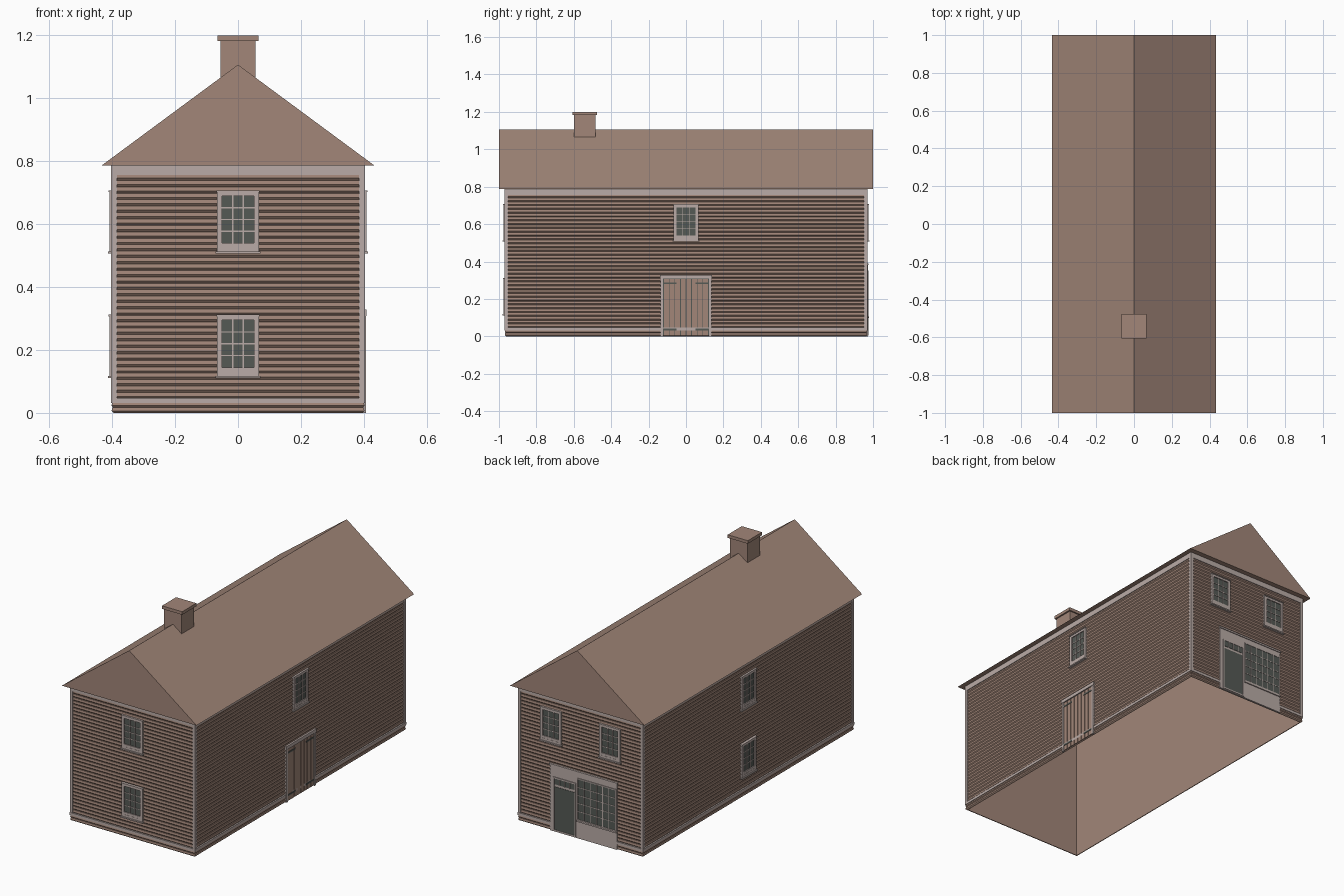
import bpy, bmesh

cube = bpy.data.objects.get("Cube")
if cube:
    bpy.data.objects.remove(cube, do_unlink=True)


def material(name, rgb):
    m = bpy.data.materials.new(name)
    m.use_nodes = True
    m.diffuse_color = (*rgb, 1)
    m.node_tree.nodes["Principled BSDF"].inputs["Base Color"].default_value = (*rgb, 1)
    return m


BROWN = material("brown wood", (0.36, 0.24, 0.19))
TRIM = material("pale trim", (0.49, 0.41, 0.385))
GLASS = material("dark glass", (0.09, 0.10, 0.09))

HX, HY = 0.40, 0.967      # half width and half length of the siding
EAVE, RIDGE = 0.787, 1.107


def finish(name, bm, mat):
    bmesh.ops.recalc_face_normals(bm, faces=bm.faces)
    mesh = bpy.data.meshes.new(name)
    bm.to_mesh(mesh)
    bm.free()
    mesh.materials.append(mat)
    obj = bpy.data.objects.new(name, mesh)
    bpy.context.collection.objects.link(obj)
    return obj


def boxes(name, mat, spans):
    """One object from boxes given as (x0, x1, y0, y1, z0, z1)."""
    bm = bmesh.new()
    for x0, x1, y0, y1, z0, z1 in spans:
        cube = bmesh.ops.create_cube(bm, size=1)
        for v in cube["verts"]:
            v.co.x = (x0 + x1) / 2 + v.co.x * (x1 - x0)
            v.co.y = (y0 + y1) / 2 + v.co.y * (y1 - y0)
            v.co.z = (z0 + z1) / 2 + v.co.z * (z1 - z0)
    return finish(name, bm, mat)


def on_wall(side, u0, u1, z0, z1, out, inner=-0.006):
    """Box on a wall: u runs along the wall, out is the projection from it."""
    if side in ("front", "back"):
        s = -1 if side == "front" else 1
        a, b = sorted((s * (HY + inner), s * (HY + out)))
        return (u0, u1, a, b, z0, z1)
    s = 1 if side == "right" else -1
    a, b = sorted((s * (HX + inner), s * (HX + out)))
    return (a, b, u0, u1, z0, z1)


def frame(side, u0, u1, z0, z1, w, out):
    return [on_wall(side, u0, u0 + w, z0, z1, out), on_wall(side, u1 - w, u1, z0, z1, out),
            on_wall(side, u0 + w, u1 - w, z1 - w, z1, out),
            on_wall(side, u0 + w, u1 - w, z0, z0 + w, out)]


def muntins(side, u0, u1, z0, z1, cols, rows, w=0.004, out=0.005):
    bars = []
    for i in range(1, cols):
        u = u0 + (u1 - u0) * i / cols
        bars.append(on_wall(side, u - w / 2, u + w / 2, z0, z1, out))
    for i in range(1, rows):
        z = z0 + (z1 - z0) * i / rows
        bars.append(on_wall(side, u0, u1, z - w / 2, z + w / 2, out - 0.0005))
    return bars


def shell(name, profile):
    """Loft rectangular rings (height, offset) into an open wall shell."""
    bm = bmesh.new()
    last = None
    for z, off in profile:
        x, y = HX + off, HY + off
        ring = [bm.verts.new((a * x, b * y, z)) for a, b in ((-1, -1), (1, -1), (1, 1), (-1, 1))]
        if last:
            for i in range(4):
                j = (i + 1) % 4
                bm.faces.new((last[i], last[j], ring[j], ring[i]))
        last = ring
    return finish(name, bm, BROWN)


def boards(z0, z1, count, out):
    pitch = (z1 - z0) / count
    profile = []
    for i in range(count):
        z = z0 + i * pitch
        profile += [(z, out - 0.006), (z + pitch * 0.35, out), (z + pitch * 0.97, out - 0.002)]
    return profile + [(z1, out - 0.006)]


# Walls: plain lining, clapboards and skirting
shell("wall_lining", [(0, -0.008), (EAVE, -0.008)])
shell("clapboard_siding", boards(0.045, 0.76, 35, 0))
shell("base_skirting", boards(0, 0.034, 2, 0.002))

# Corner boards, frieze and water table
trim = []
for side, half in (("front", HX), ("back", HX), ("right", HY), ("left", HY)):
    h = half + 0.003
    trim += [on_wall(side, -h, -h + 0.018, 0.034, EAVE, 0.003),
             on_wall(side, h - 0.018, h, 0.034, EAVE, 0.003),
             on_wall(side, -h, h, 0.756, EAVE, 0.003),
             on_wall(side, -h, h, 0.032, 0.047, 0.004)]
boxes("wall_trim", TRIM, trim)

# Gabled roof
bm = bmesh.new()
ends = [[bm.verts.new((x, y, z)) for x, z in ((-0.433, EAVE), (0.433, EAVE), (0, RIDGE))]
        for y in (-1, 1)]
for end in ends:
    bm.faces.new(end)
for i in range(3):
    j = (i + 1) % 3
    bm.faces.new((ends[0][i], ends[0][j], ends[1][j], ends[1][i]))
finish("roof", bm, BROWN)

# Chimney
boxes("chimney", BROWN, [(-0.056, 0.056, -0.598, -0.484, 1.0, 1.183)])
boxes("chimney_cap", BROWN, [(-0.065, 0.065, -0.606, -0.476, 1.182, 1.2)])

# Sash windows
for side, u, z in (("front", 0, 0.115), ("front", 0, 0.51), ("left", 0, 0.115), ("left", 0, 0.51),
                   ("right", 0, 0.51), ("back", -0.19, 0.51), ("back", 0.19, 0.51)):
    tag = f"{side}_window"
    top = z + 0.196
    boxes(tag + "_glass", GLASS, [on_wall(side, u - 0.055, u + 0.055, z + 0.01, top - 0.01, 0.002)])
    parts = frame(side, u - 0.067, u + 0.067, z, top, 0.016, 0.008)
    parts.append(on_wall(side, u - 0.051, u + 0.051, z + 0.015, z + 0.03, 0.007))
    parts += muntins(side, u - 0.051, u + 0.051, z + 0.03, top - 0.016, 3, 4)
    parts.append(on_wall(side, u - 0.072, u + 0.072, z - 0.004, z + 0.003, 0.014))
    parts.append(on_wall(side, u - 0.069, u + 0.069, top - 0.004, top + 0.001, 0.011))
    boxes(tag + "_frame", TRIM, parts)

# Double plank door on the right side
D = "right"
boxes("plank_door_frame", TRIM, [on_wall(D, -0.135, -0.122, 0, 0.32, 0.007),
                                 on_wall(D, 0.122, 0.135, 0, 0.32, 0.007),
                                 on_wall(D, -0.138, 0.138, 0.308, 0.328, 0.009)])
boxes("plank_door_gaps", GLASS, [on_wall(D, -0.122, 0.122, 0.004, 0.308, 0.002)])
planks = []
for s in (-1, 1):
    for i in range(4):
        a, b = sorted((s * (0.002 + i * 0.03), s * (0.028 + i * 0.03)))
        planks.append(on_wall(D, a, b, 0.004, 0.306, 0.004))
boxes("door_planks", BROWN, planks)
boxes("door_hinges", GLASS, [on_wall(D, min(s * 0.05, s * 0.122), max(s * 0.05, s * 0.122),
                                     z, z + 0.009, 0.006) for s in (-1, 1) for z in (0.032, 0.279)])

# Shopfront on the back
B = "back"
boxes("shopfront_panel", TRIM, [on_wall(B, -0.236, 0.195, 0, 0.385, 0.005),
                                on_wall(B, -0.24, 0.199, 0.38, 0.39, 0.010),
                                on_wall(B, -0.236, 0.02, 0.098, 0.106, 0.011)])
boxes("shop_door", GLASS, [on_wall(B, 0.035, 0.165, 0.012, 0.262, 0.007)])
boxes("shop_transom", GLASS, [on_wall(B, 0.035, 0.165, 0.276, 0.31, 0.007)])
boxes("shop_window_glass", GLASS, [on_wall(B, -0.226, 0.014, 0.112, 0.345, 0.007)])
boxes("shop_muntins", TRIM,
      muntins(B, 0.035, 0.165, 0.276, 0.31, 4, 1, out=0.009)
      + muntins(B, -0.226, 0.014, 0.112, 0.345, 6, 5, out=0.009)
      + frame(B, -0.232, 0.02, 0.106, 0.351, 0.006, 0.009)
      + frame(B, 0.027, 0.173, 0.004, 0.318, 0.008, 0.009))
